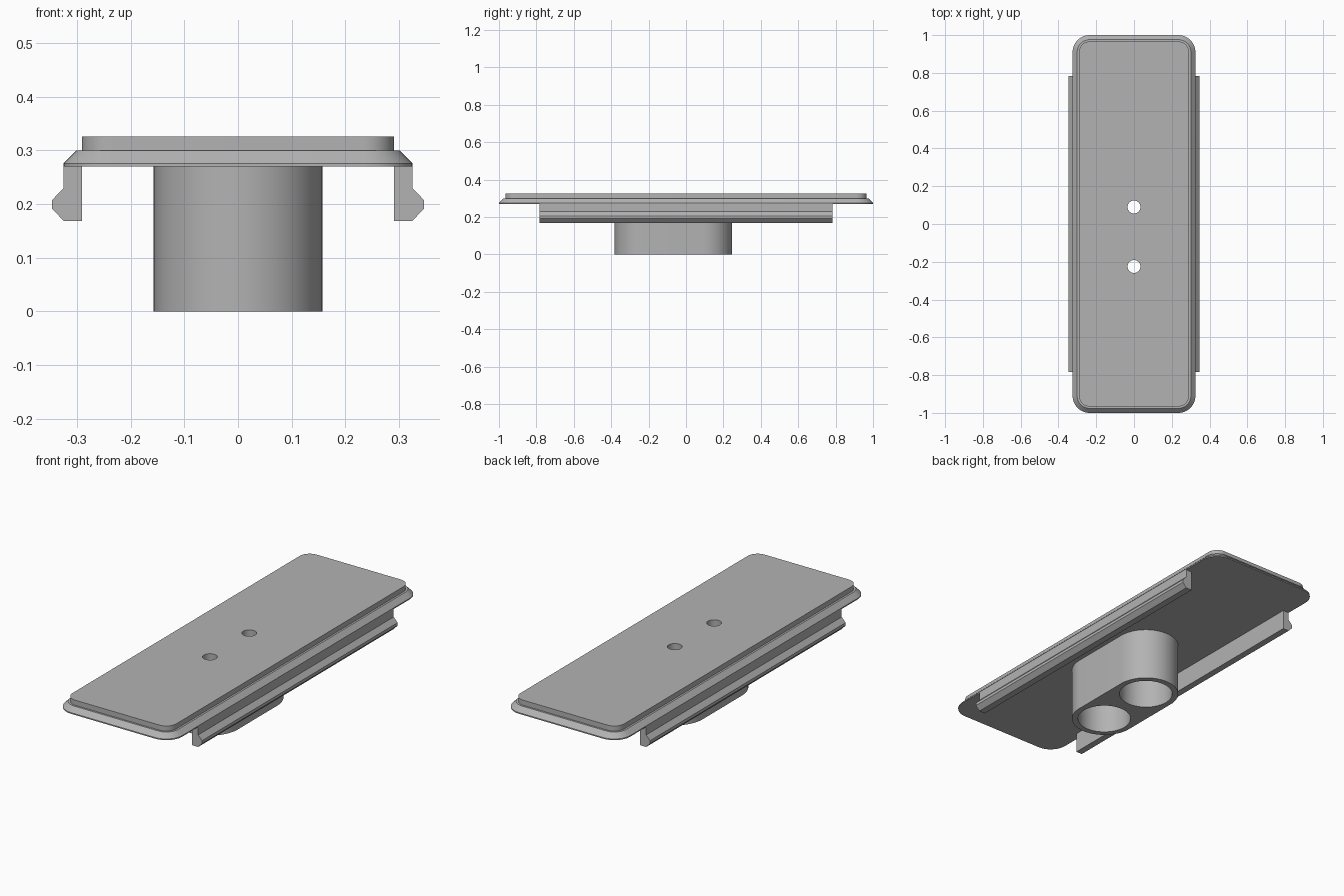
import bpy
import bmesh
from math import cos, sin, pi, radians

if "Cube" in bpy.data.objects:
    bpy.data.objects.remove(bpy.data.objects["Cube"], do_unlink=True)

GREY = (0.45, 0.45, 0.45, 1.0)
grey = bpy.data.materials.new("plain grey")
grey.use_nodes = True
grey.diffuse_color = GREY
grey.node_tree.nodes["Principled BSDF"].inputs["Base Color"].default_value = GREY

HOLE_Y = (0.09, -0.225)
BOSS_Y = sum(HOLE_Y) / 2
BOSS_R = 0.157


def rounded_ring(hx, hy, r, z, cy=0.0, steps=12):
    """Outline of a rounded rectangle at height z."""
    pts = []
    for i, (sx, sy) in enumerate(((1, 1), (-1, 1), (-1, -1), (1, -1))):
        for k in range(steps + 1):
            a = (i + k / steps) * pi / 2
            pts.append((sx * (hx - r) + r * cos(a), cy + sy * (hy - r) + r * sin(a), z))
    return pts


def loft(name, rings):
    """Closed solid through matching rings."""
    bm = bmesh.new()
    loops = [[bm.verts.new(p) for p in ring] for ring in rings]
    n = len(loops[0])
    for a, b in zip(loops, loops[1:]):
        for i in range(n):
            j = (i + 1) % n
            bm.faces.new((a[i], a[j], b[j], b[i]))
    bm.faces.new(loops[0][::-1])
    bm.faces.new(loops[-1])
    bmesh.ops.remove_doubles(bm, verts=bm.verts, dist=1e-5)
    bmesh.ops.recalc_face_normals(bm, faces=bm.faces)
    mesh = bpy.data.meshes.new(name)
    bm.to_mesh(mesh)
    bm.free()
    mesh.materials.append(grey)
    obj = bpy.data.objects.new(name, mesh)
    bpy.context.collection.objects.link(obj)
    return obj


def activate(obj):
    bpy.ops.object.select_all(action="DESELECT")
    obj.select_set(True)
    bpy.context.view_layer.objects.active = obj


def drill(obj, radius, z0, z1):
    """Cut a round vertical hole at each hole position."""
    for y in HOLE_Y:
        rings = [[(radius * cos(2 * pi * i / 48), y + radius * sin(2 * pi * i / 48), z)
                  for i in range(48)] for z in (z0, z1)]
        cutter = loft("hole_cutter", rings)
        cutter.hide_render = True
        mod = obj.modifiers.new("hole", "BOOLEAN")
        mod.operation, mod.solver, mod.object = "DIFFERENCE", "EXACT", cutter
        activate(obj)
        bpy.ops.object.modifier_apply(modifier=mod.name)
        bpy.data.objects.remove(cutter, do_unlink=True)


def smooth(obj):
    activate(obj)
    bpy.ops.object.shade_smooth_by_angle(angle=radians(25))


# Cover plate: chamfered rim with a raised top panel
plate = loft("cover_plate", [
    rounded_ring(0.325, 1.0, 0.09, 0.27),
    rounded_ring(0.325, 1.0, 0.09, 0.276),
    rounded_ring(0.301, 0.976, 0.066, 0.30),
    rounded_ring(0.291, 0.966, 0.056, 0.30),
    rounded_ring(0.291, 0.966, 0.056, 0.326),
])
drill(plate, 0.034, 0.2, 0.4)
smooth(plate)

# Twin-bore boss under the plate
half_len = BOSS_R + (HOLE_Y[0] - HOLE_Y[1]) / 2
boss = loft("twin_bore_boss", [
    rounded_ring(BOSS_R, half_len, BOSS_R - 0.0002, z, BOSS_Y, 20) for z in (0.0, 0.27)
])
drill(boss, 0.128, -0.1, 0.35)
smooth(boss)

# Snap rails along both long sides
RAIL = [(0.291, 0.27), (0.325, 0.27), (0.325, 0.23), (0.347, 0.207),
        (0.347, 0.192), (0.325, 0.169), (0.291, 0.169)]
for name, side in (("left_snap_rail", 1), ("right_snap_rail", -1)):
    loft(name, [[(side * x, y, z) for x, z in RAIL] for y in (-0.783, 0.783)])
